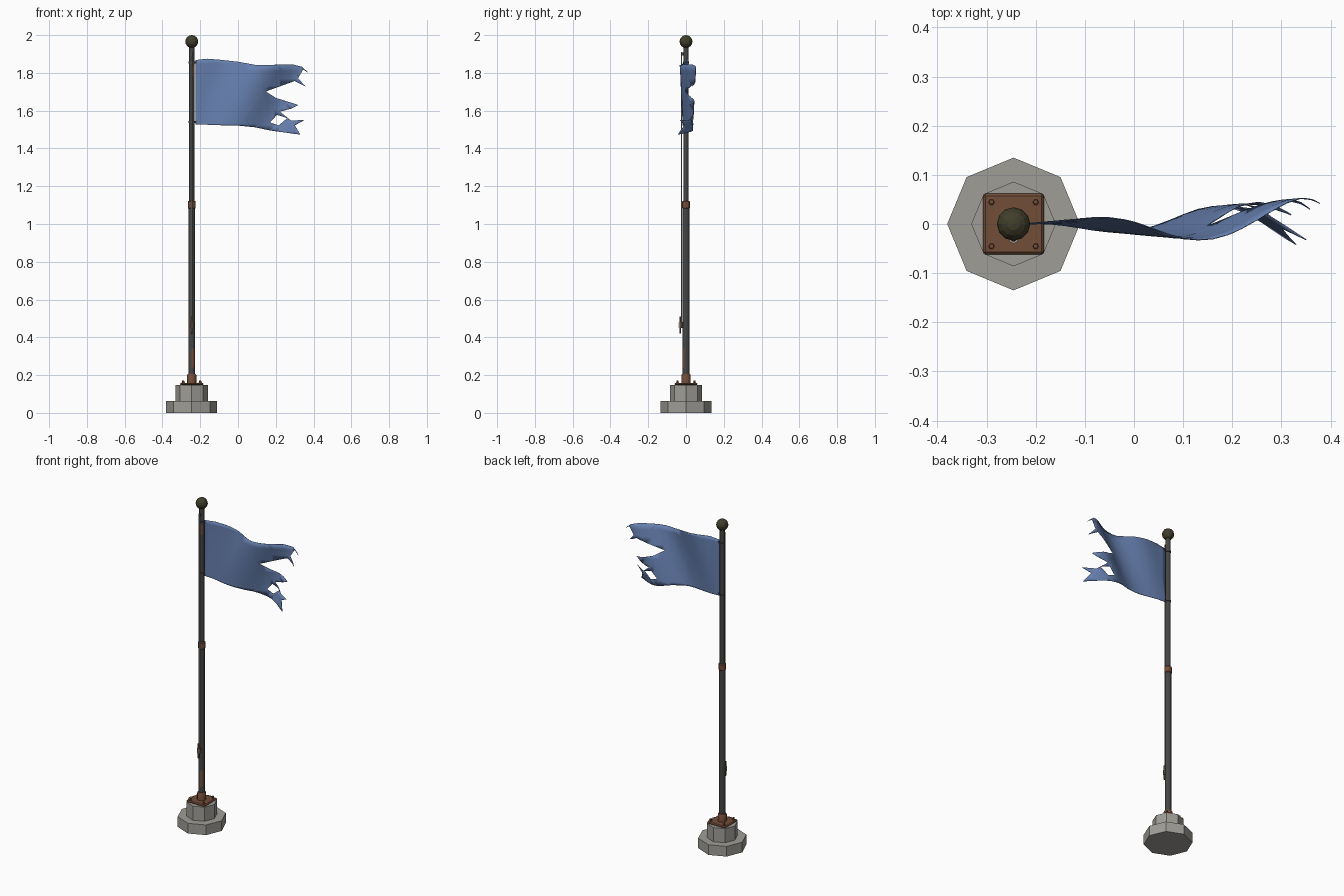
import bpy, bmesh, math
from mathutils import Vector

cube = bpy.data.objects.get("Cube")
if cube:
    bpy.data.objects.remove(cube, do_unlink=True)

PX = -0.245  # pole axis


def material(name, rgb):
    m = bpy.data.materials.new(name)
    m.use_nodes = True
    m.diffuse_color = (*rgb, 1)
    node = m.node_tree.nodes["Principled BSDF"]
    node.inputs["Base Color"].default_value = (*rgb, 1)
    node.inputs["Roughness"].default_value = 0.8
    return m


concrete = material("concrete", (0.35, 0.34, 0.31))
rust = material("rust", (0.17, 0.075, 0.04))
steel = material("dark_steel", (0.06, 0.06, 0.058))
bronze = material("old_bronze", (0.052, 0.048, 0.024))
cloth = material("faded_blue_cloth", (0.13, 0.21, 0.42))
hemp = material("rope_grey", (0.35, 0.33, 0.28))


def finish(name, bm, mats, smooth=None):
    bmesh.ops.recalc_face_normals(bm, faces=bm.faces)
    mesh = bpy.data.meshes.new(name)
    bm.to_mesh(mesh)
    bm.free()
    ob = bpy.data.objects.new(name, mesh)
    bpy.context.collection.objects.link(ob)
    for m in mats:
        mesh.materials.append(m)
    if smooth:
        bpy.ops.object.select_all(action='DESELECT')
        ob.select_set(True)
        bpy.context.view_layer.objects.active = ob
        bpy.ops.object.shade_smooth_by_angle(angle=math.radians(smooth))
    return ob


def turned(name, profile, sides, mat, x=PX, y=0, smooth=None):
    """Closed solid from (radius, height) rings."""
    bm = bmesh.new()
    rings = [[bm.verts.new((x + r * math.cos(math.tau * i / sides),
                            y + r * math.sin(math.tau * i / sides), z))
              for i in range(sides)] for r, z in profile]
    for a, b in zip(rings, rings[1:]):
        for i in range(sides):
            j = (i + 1) % sides
            bm.faces.new((a[i], a[j], b[j], b[i]))
    bm.faces.new(rings[0])
    bm.faces.new(rings[-1])
    return finish(name, bm, [mat], smooth)


def box(name, center, size, mat, bevel=0):
    bm = bmesh.new()
    bmesh.ops.create_cube(bm, size=1)
    for v in bm.verts:
        v.co = Vector(center) + v.co * Vector(size)
    if bevel:
        bmesh.ops.bevel(bm, geom=bm.edges[:], offset=bevel, segments=1, affect='EDGES')
    return finish(name, bm, [mat])


# Stepped concrete footing
turned("footing_lower", [(0.135, 0), (0.135, 0.062)], 8, concrete)
turned("footing_upper", [(0.086, 0.062), (0.086, 0.148)], 8, concrete)

# Base plate with corner bolts and pole socket
box("base_plate", (PX, 0, 0.153), (0.124, 0.124, 0.012), rust, 0.005)
for sx in (-1, 1):
    for sy in (-1, 1):
        turned("base_bolt", [(0.010, 0.157), (0.010, 0.161), (0.006, 0.162), (0.005, 0.172)],
               6, rust, PX + sx * 0.045, sy * 0.045)
turned("pole_socket", [(0.025, 0.155), (0.025, 0.198), (0.021, 0.205)], 12, rust, smooth=30)

# Two-stage pole with coupling sleeve; rusted patches by height and direction
lower = turned("pole_lower", [(0.018, z) for z in (0.2, 0.24, 0.34, 0.7, 0.78, 1.09)], 12, steel, smooth=40)
upper = turned("pole_upper", [(0.014, z) for z in (1.09, 1.2, 1.26, 1.78, 1.84, 1.94)], 12, steel, smooth=40)
for ob, low, high in ((lower, 0.24, 0.34), (upper, 1.78, 1.84)):
    ob.data.materials.append(rust)
    for f in ob.data.polygons:
        if low < f.center.z < high and f.normal.x > 0.2 and f.normal.y < -0.6:
            f.material_index = 1
turned("coupling_sleeve", [(0.017, 1.08), (0.021, 1.085), (0.021, 1.118), (0.017, 1.123)], 12, rust, smooth=30)

# Finial ball
bm = bmesh.new()
bmesh.ops.create_uvsphere(bm, u_segments=12, v_segments=8, radius=0.034)
bmesh.ops.translate(bm, verts=bm.verts, vec=(PX, 0, 1.966))
finish("finial_ball", bm, [bronze])

# Halyard, top bracket and cleat
turned("halyard", [(0.004, 0.45), (0.004, 1.91)], 6, hemp, y=-0.024, smooth=70)
box("halyard_bracket", (PX, -0.015, 1.9), (0.008, 0.024, 0.014), steel)
box("cleat_stem", (PX, -0.021, 0.465), (0.01, 0.014, 0.03), steel)
box("cleat_horns", (PX, -0.031, 0.465), (0.01, 0.009, 0.09), rust, 0.002)
for z in (0.455, 0.465, 0.475):
    turned("halyard_wrap", [(0.010, z - 0.003), (0.010, z + 0.003)], 8, hemp, y=-0.03)

# Tie rings holding the flag
for z in (1.54, 1.855):
    turned("flag_tie", [(0.017, z - 0.004), (0.017, z + 0.004)], 12, steel)
    box("flag_tie_lug", (PX + 0.02, 0, z), (0.012, 0.005, 0.008), steel)

# Torn flag: flat outline with a hole, sliced into a grid, then rippled
outline = [(-.226, 1.868), (-.16, 1.875), (-.09, 1.869), (0, 1.859), (.1, 1.841), (.2, 1.843),
           (.29, 1.845), (.337, 1.833), (.378, 1.797), (.345, 1.818), (.318, 1.772), (.358, 1.727),
           (.3, 1.757), (.147, 1.702), (.2, 1.668), (.32, 1.63), (.28, 1.61), (.222, 1.595),
           (.28, 1.548), (.35, 1.55), (.3, 1.522), (.33, 1.473), (.26, 1.483), (.17, 1.495),
           (.09, 1.512), (0, 1.521), (-.1, 1.523), (-.226, 1.528)]
hole = [(.17, 1.538), (.206, 1.578), (.262, 1.56), (.215, 1.522)]
bm = bmesh.new()
edges = []
for loop in (outline, hole):
    vs = [bm.verts.new((x, 0, z)) for x, z in loop]
    edges += [bm.edges.new((vs[i - 1], vs[i])) for i in range(len(vs))]
bmesh.ops.triangle_fill(bm, edges=edges, use_beauty=True, normal=(0, -1, 0))


def slice_grid(axis, start, step, count):
    normal = Vector((0, 0, 0))
    normal[axis] = 1
    for i in range(count):
        bmesh.ops.bisect_plane(bm, geom=bm.verts[:] + bm.edges[:] + bm.faces[:],
                               dist=1e-5, plane_co=normal * (start + step * i), plane_no=normal)


slice_grid(0, -0.2, 0.03, 20)
slice_grid(2, 1.49, 0.04, 10)
for v in bm.verts:
    height = (v.co.z - 1.5) / 0.36
    crest = 0.16 + 0.2 * height
    v.co.y = 0.092 * (v.co.x + 0.226) * math.cos(math.tau * (v.co.x - crest) / 0.46)
flag = finish("torn_flag", bm, [cloth], smooth=50)
thick = flag.modifiers.new("thickness", 'SOLIDIFY')
thick.thickness = 0.002
thick.offset = 0
